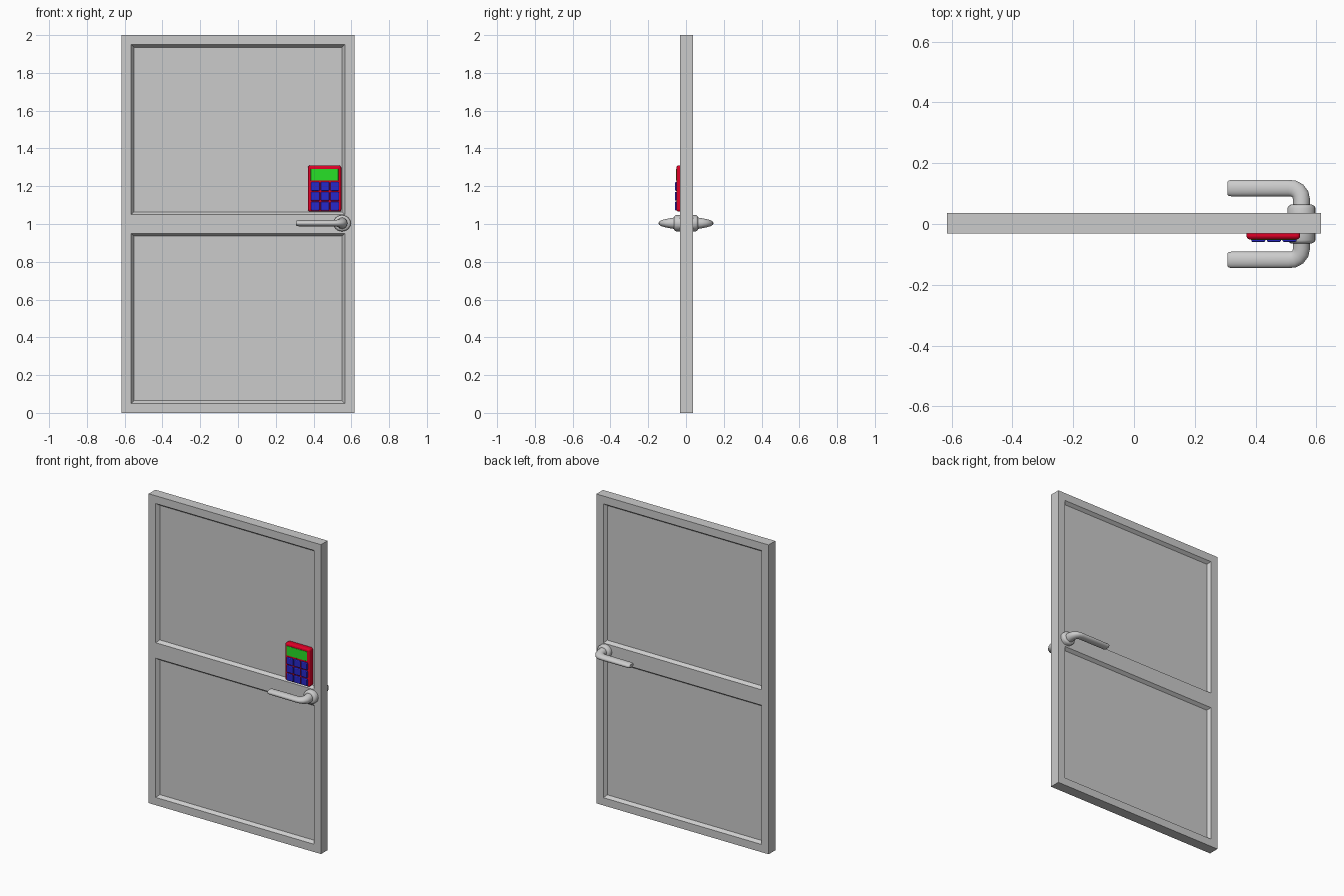
import bpy, bmesh, math
from mathutils import Vector

if "Cube" in bpy.data.objects:
    bpy.data.objects.remove(bpy.data.objects["Cube"])


def material(name, rgb):
    m = bpy.data.materials.new(name)
    m.diffuse_color = (*rgb, 1)
    m.use_nodes = True
    m.node_tree.nodes["Principled BSDF"].inputs["Base Color"].default_value = m.diffuse_color
    return m


def to_object(name, bm, mat=None, mirror=False, smooth=False, y=0.0):
    bmesh.ops.recalc_face_normals(bm, faces=bm.faces)
    me = bpy.data.meshes.new(name)
    bm.to_mesh(me)
    bm.free()
    ob = bpy.data.objects.new(name, me)
    bpy.context.collection.objects.link(ob)
    ob.location.y = y
    if mat:
        me.materials.append(mat)
    if mirror:
        mod = ob.modifiers.new("mirror", 'MIRROR')
        mod.use_axis = (False, True, False)
    if smooth:
        bpy.ops.object.select_all(action='DESELECT')
        ob.select_set(True)
        bpy.context.view_layer.objects.active = ob
        bpy.ops.object.shade_smooth_by_angle(angle=math.radians(40))
    return ob


def box(name, x, y, z, mat, bevel):
    """Box from (min, max) pairs with rounded edges."""
    bm = bmesh.new()
    bmesh.ops.create_cube(bm, size=1)
    for v in bm.verts:
        v.co = Vector([(a + b) / 2 + c * (b - a) for (a, b), c in zip((x, y, z), v.co)])
    ob = to_object(name, bm, mat)
    mod = ob.modifiers.new("bevel", 'BEVEL')
    mod.width, mod.segments = bevel, 3
    return ob


def loft(name, sections, n=24):
    """Elliptical rings: (x, y, angle of path in xy, in-plane radius, z radius)."""
    bm = bmesh.new()
    rings = []
    for x, y, ang, r, h in sections:
        a = math.radians(ang)
        side = Vector((-math.sin(a), math.cos(a), 0))
        rings.append([bm.verts.new(Vector((x, y, HZ)) + side * r * math.cos(t)
                                   + Vector((0, 0, h * math.sin(t))))
                      for t in (2 * math.pi * i / n for i in range(n))])
    for p, q in zip(rings, rings[1:]):
        for i in range(n):
            j = (i + 1) % n
            bm.faces.new((p[i], p[j], q[j], q[i]))
    bm.faces.new(rings[0])
    bm.faces.new(rings[-1])
    return to_object(name, bm, mirror=True, smooth=True)


# Door leaf: front skin with two recessed panels, mirrored to the back
T = 0.034
xs = [-0.616, -0.566, 0.566, 0.616]
zs = [0, 0.05, 0.95, 1.05, 1.95, 2]
bm = bmesh.new()
grid = [[bm.verts.new((x, -T, z)) for x in xs] for z in zs]
panels = []
for k in range(5):
    for i in range(3):
        f = bm.faces.new((grid[k][i], grid[k][i + 1], grid[k + 1][i + 1], grid[k + 1][i]))
        if i == 1 and k in (1, 3):
            panels.append(f)
bm.normal_update()
rim = [e for e in bm.edges if e.is_boundary]
bmesh.ops.inset_individual(bm, faces=panels, thickness=0.021, depth=-0.02)
ext = bmesh.ops.extrude_edge_only(bm, edges=rim)
for v in ext["geom"]:
    if isinstance(v, bmesh.types.BMVert):
        v.co.y = 0
to_object("door_leaf", bm, mirror=True, y=0.002)

# Lever handles and their round roses, both sides
HX, HZ = 0.551, 1.004
loft("handle_rose", [(HX, 0.02, 90, 0.046, 0.043), (HX, 0.053, 90, 0.046, 0.043),
                     (HX, 0.059, 90, 0.043, 0.040), (HX, 0.064, 90, 0.034, 0.034)])
loft("lever_handle", [(HX, 0.055, 90, 0.028, 0.031), (HX, 0.083, 90, 0.028, 0.027),
                      (0.547, 0.098, 110, 0.028, 0.024), (0.537, 0.110, 135, 0.028, 0.021),
                      (0.523, 0.117, 160, 0.0275, 0.018), (0.508, 0.118, 180, 0.027, 0.017),
                      (0.320, 0.118, 180, 0.027, 0.016), (0.311, 0.118, 180, 0.025, 0.014),
                      (0.307, 0.118, 180, 0.020, 0.010)])

# Keypad
red = material("red", (0.75, 0.0, 0.02))
green = material("green", (0.02, 0.75, 0.02))
blue = material("blue", (0.02, 0.02, 0.6))
box("keypad_body", (0.37, 0.547), (-0.051, -0.008), (1.065, 1.31), red, 0.012)
box("keypad_screen", (0.385, 0.531), (-0.053, -0.04), (1.231, 1.292), green, 0.001)
for r in range(3):
    for c in range(3):
        x, z = 0.409 + 0.0515 * c, 1.199 - 0.052 * r
        box(f"keypad_button_{r}_{c}", (x - 0.023, x + 0.023), (-0.059, -0.04),
            (z - 0.023, z + 0.023), blue, 0.005)
